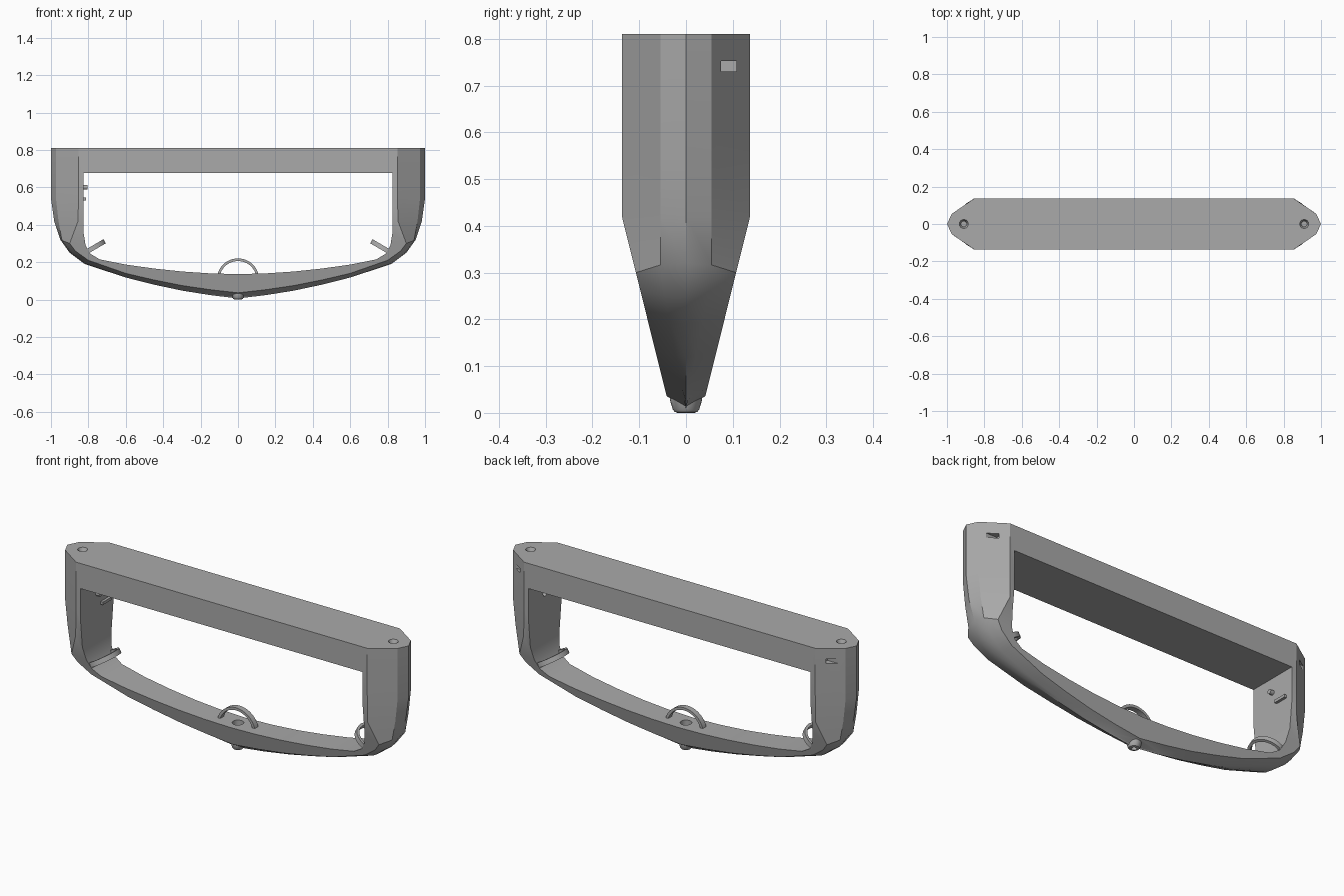
import bpy
import bmesh
import math
from mathutils import Matrix, Vector

if "Cube" in bpy.data.objects:
    bpy.data.objects.remove(bpy.data.objects["Cube"])

grey = bpy.data.materials.new("plain_grey")
grey.use_nodes = True
COLOUR = (0.4, 0.4, 0.4, 1)
grey.diffuse_color = COLOUR
grey.node_tree.nodes["Principled BSDF"].inputs["Base Color"].default_value = COLOUR


def finish(bm, name):
    bmesh.ops.recalc_face_normals(bm, faces=bm.faces)
    mesh = bpy.data.meshes.new(name)
    bm.to_mesh(mesh)
    bm.free()
    obj = bpy.data.objects.new(name, mesh)
    bpy.context.collection.objects.link(obj)
    mesh.materials.append(grey)
    return obj


def box(name, low, high):
    bm = bmesh.new()
    low, high = Vector(low), Vector(high)
    place = Matrix.Translation((low + high) / 2) @ Matrix.Diagonal((*(high - low), 1))
    bmesh.ops.create_cube(bm, size=1, matrix=place)
    return finish(bm, name)


def cone(name, centre, r_low, r_high, depth, axis="Z"):
    bm = bmesh.new()
    turn = Matrix.Rotation(math.pi / 2, 4, "Y") if axis == "X" else Matrix()
    bmesh.ops.create_cone(bm, cap_ends=True, segments=24, radius1=r_low, radius2=r_high,
                          depth=depth, matrix=Matrix.Translation(centre) @ turn)
    return finish(bm, name)


def combine(target, tool, operation):
    mod = target.modifiers.new("combine", "BOOLEAN")
    mod.object, mod.operation, mod.solver = tool, operation, "EXACT"
    bpy.context.view_layer.objects.active = target
    bpy.ops.object.modifier_apply(modifier=mod.name)
    bpy.data.objects.remove(tool)


def smooth(obj, angle=25):
    bpy.ops.object.select_all(action="DESELECT")
    obj.select_set(True)
    bpy.context.view_layer.objects.active = obj
    bpy.ops.object.shade_smooth_by_angle(angle=math.radians(angle))


def half_width(z):
    return 0.04 + 0.097 * min(1, max(0, (z - 0.03) / 0.39))


# Stations along half of the U: keel, shoulder and inner edge as (x, z)
KEEL = [(1, .81), (1, .54), (.983, .42), (.95, .32), (.9, .25), (.82, .19),
        (.6, .118), (.45, .08), (.3, .048), (.15, .024), (0, .006)]
SHOULDER = [(.853, .81), (.853, .56), (.855, .42), (.9, .3), (.87, .26), (.8, .21),
            (.6, .14), (.45, .105), (.3, .075), (.15, .053), (0, .036)]
INNER = [(.826, .81), (.826, .5), (.826, .36), (.815, .29), (.79, .245), (.74, .215),
         (.6, .187), (.45, .166), (.3, .15), (.15, .14), (0, .136)]


def section(k, s, i):
    """Seven-sided section with a narrow nose facet beside the keel."""
    nose_y = 0.055 * min(1, k[1] / 0.3)
    ws, wi = half_width(s[1]), half_width(i[1])
    t = 0.18
    nose = (k[0] + (s[0] - k[0]) * t, k[1] + (s[1] - k[1]) * t)
    side = [(nose, nose_y), (s, ws), (i, wi)]
    return ([(k[0], 0, k[1])] + [(p[0], w, p[1]) for p, w in side]
            + [(p[0], -w, p[1]) for p, w in reversed(side)])


# Columns and curved lower beam in one loft
half = [section(*row) for row in zip(KEEL, SHOULDER, INNER)]
other = [[(-x, y, z) for x, y, z in ring] for ring in reversed(half[:-1])]
bm = bmesh.new()
rings = [[bm.verts.new(p) for p in ring] for ring in half + other]
for a, b in zip(rings, rings[1:]):
    for j in range(7):
        n = (j + 1) % 7
        bm.faces.new((a[j], a[n], b[n], b[j]))
bm.faces.new(rings[0])
bm.faces.new(rings[-1])
frame = finish(bm, "frame")

# Top bar joined flush to the columns
combine(frame, box("top_bar", (-.84, -.137, .677), (.84, .137, .81)), "UNION")

# Foot boss under the middle of the beam
foot = cone("foot", (0, 0, .018), .026, .037, .036)
bevel = foot.modifiers.new("round", "BEVEL")
bevel.width, bevel.segments = .008, 2
bpy.context.view_layer.objects.active = foot
bpy.ops.object.modifier_apply(modifier="round")
combine(frame, foot, "UNION")

# Screw holes, side slots and the socket in the inner wall
for side in (-1, 1):
    combine(frame, cone("screw_hole", (side * .91, 0, .76), .014, .014, .2), "DIFFERENCE")
    combine(frame, cone("countersink", (side * .91, 0, .802), .016, .025, .02), "DIFFERENCE")
    ends = sorted((side * .88, side * 1.05))
    combine(frame, box("slot", (ends[0], .075, .73), (ends[1], .108, .753)), "DIFFERENCE")
combine(frame, cone("middle_hole", (0, 0, .12), .028, .028, .1), "DIFFERENCE")
combine(frame, cone("foot_hole", (0, 0, .02), .013, .013, .16), "DIFFERENCE")
combine(frame, cone("socket", (.84, 0, .6), .015, .015, .06, "X"), "DIFFERENCE")
smooth(frame)

# Pin and catch on the opposite inner wall
smooth(cone("wall_pin", (-.82, 0, .6), .012, .012, .03, "X"))
box("wall_catch", (-.84, .03, .53), (-.812, .1, .545))


def arch(name, centre, across, up, radius, wall, thick, start, end, steps=28):
    """Flat band swept along an arc in the plane of two directions."""
    bm = bmesh.new()
    centre, across, up = Vector(centre), Vector(across), Vector(up).normalized()
    normal = across.cross(up)
    rows = []
    for n in range(steps + 1):
        a = math.radians(start + (end - start) * n / steps)
        d = across * math.cos(a) + up * math.sin(a)
        rows.append([bm.verts.new(centre + d * r + normal * h)
                     for r, h in ((radius, -thick / 2), (radius, thick / 2),
                                  (radius - wall, thick / 2), (radius - wall, -thick / 2))])
    for a, b in zip(rows, rows[1:]):
        for j in range(4):
            n = (j + 1) % 4
            bm.faces.new((a[j], a[n], b[n], b[j]))
    bm.faces.new(rows[0])
    bm.faces.new(rows[-1])
    smooth(finish(bm, name))


# Cable arches at the middle and in both lower corners
arch("middle_arch", (0, 0, .107), (1, 0, 0), (0, 0, 1), .113, .014, .03, 12, 168)
for side, label in ((1, "left"), (-1, "right")):
    arch(label + "_corner_arch", (side * .795, 0, .264), (0, 1, 0),
         (-side * .86, 0, .5), .095, .014, .025, -15, 195)
